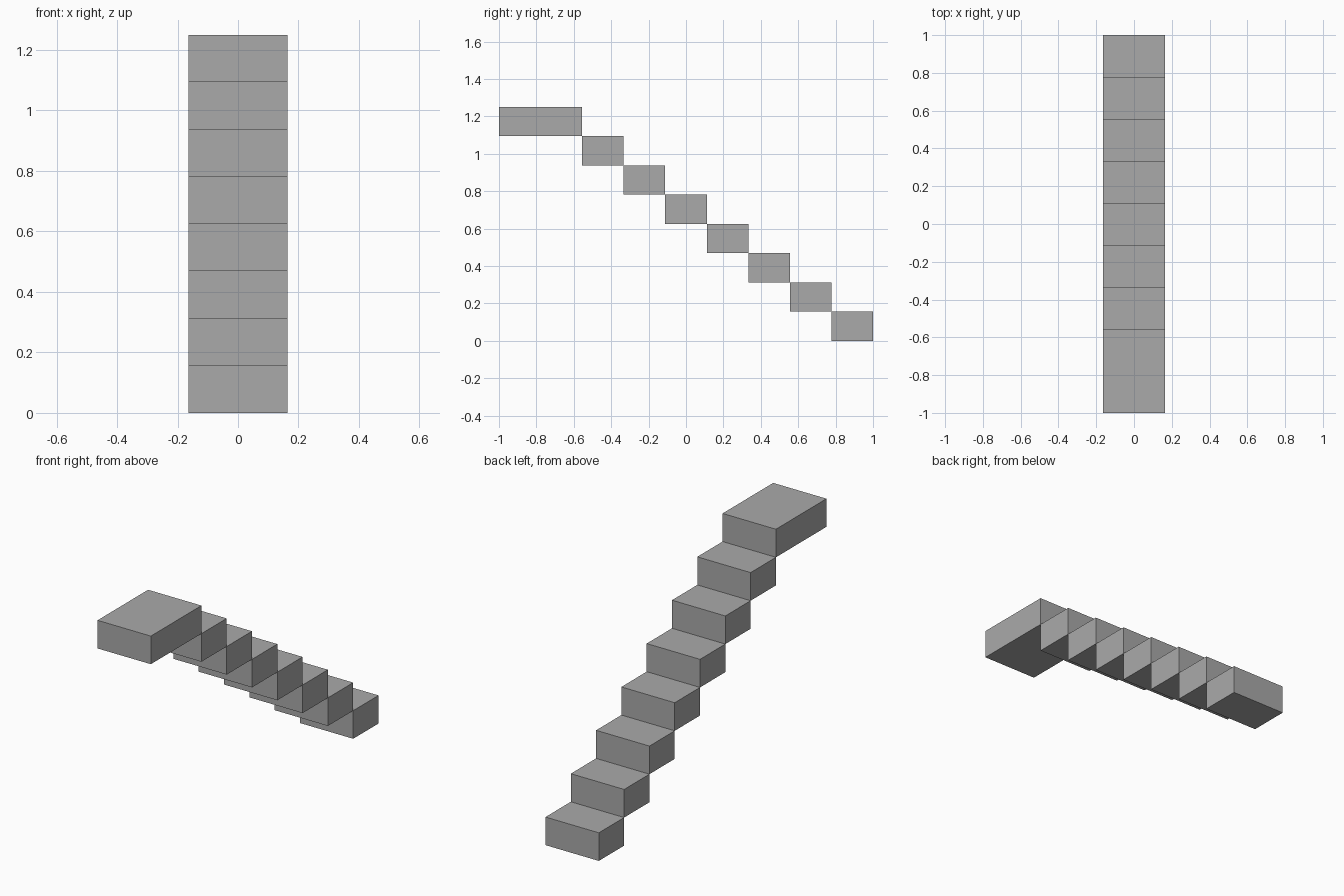
import bpy

# Remove the default cube
cube = bpy.data.objects.get("Cube")
if cube:
    bpy.data.objects.remove(cube, do_unlink=True)

# Single plain grey
grey = bpy.data.materials.new("stone_grey")
grey.use_nodes = True
color = (0.4, 0.4, 0.4, 1)
grey.diffuse_color = color
grey.node_tree.nodes["Principled BSDF"].inputs["Base Color"].default_value = color

STEPS = 8
WIDTH = 0.328
RISE = 1.25 / STEPS
RUN = 2 / (STEPS + 1)


def block(name, y_front, depth, z_bottom):
    """Add a box resting on z_bottom, reaching back from y_front."""
    bpy.ops.mesh.primitive_cube_add(
        size=1, location=(0, y_front + depth / 2, z_bottom + RISE / 2))
    obj = bpy.context.object
    obj.name = name
    obj.scale = (WIDTH, depth, RISE)
    bpy.ops.object.transform_apply(location=False, rotation=False, scale=True)
    obj.data.materials.append(grey)


# Steps climb from the back towards the front
for i in range(STEPS - 1):
    block(f"step_{i + 1}", 1 - (i + 1) * RUN, RUN, i * RISE)

# Landing at the top is two treads deep
block("top_landing", -1, 2 * RUN, (STEPS - 1) * RISE)
